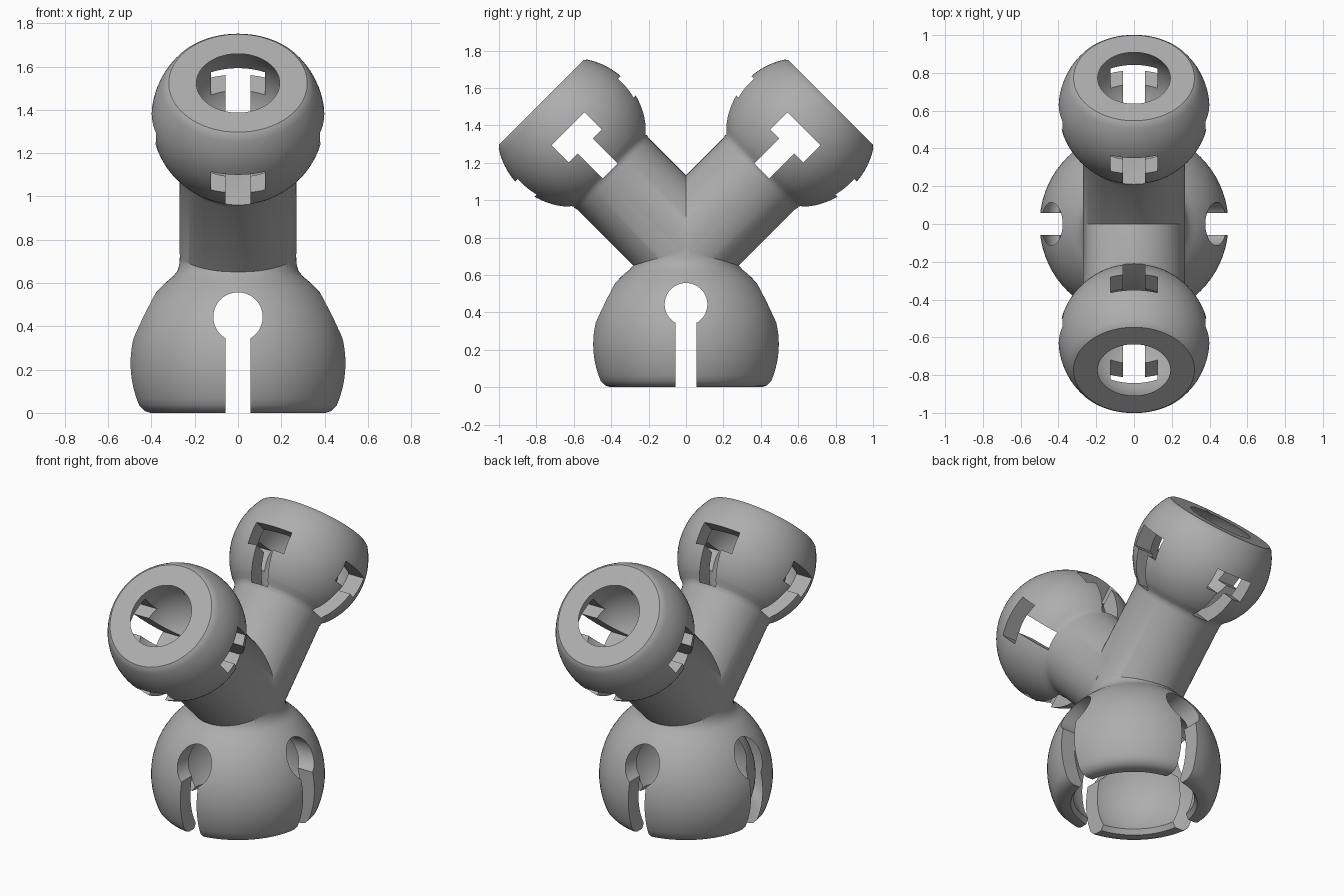
import bpy, bmesh
from math import radians, sin, cos
from mathutils import Matrix

cube = bpy.data.objects.get("Cube")
if cube:
    bpy.data.objects.remove(cube, do_unlink=True)

grey = bpy.data.materials.new("plain grey")
grey.use_nodes = True
COLOUR = (0.42, 0.42, 0.42, 1)
grey.diffuse_color = COLOUR
grey.node_tree.nodes["Principled BSDF"].inputs["Base Color"].default_value = COLOUR

SEGMENTS = 72


def make_object(name, bm, matrix):
    bmesh.ops.recalc_face_normals(bm, faces=bm.faces)
    mesh = bpy.data.meshes.new(name)
    bm.to_mesh(mesh)
    bm.free()
    mesh.transform(matrix)
    mesh.materials.append(grey)
    ob = bpy.data.objects.new(name, mesh)
    bpy.context.collection.objects.link(ob)
    return ob


def arc(radius, height, start, end, steps=20):
    angles = [radians(start + (end - start) * i / steps) for i in range(steps + 1)]
    return [(radius * cos(a), height + radius * sin(a)) for a in angles]


def lathe(name, profile, matrix=Matrix()):
    bm = bmesh.new()
    verts = [bm.verts.new((r, 0, z)) for r, z in profile]
    edges = [bm.edges.new(pair) for pair in zip(verts, verts[1:])]
    bmesh.ops.spin(bm, geom=verts + edges, cent=(0, 0, 0), axis=(0, 0, 1),
                   angle=radians(360), steps=SEGMENTS)
    bmesh.ops.remove_doubles(bm, verts=bm.verts, dist=0.0005)
    return make_object(name, bm, matrix)


def box(name, size, z, matrix):
    bm = bmesh.new()
    bmesh.ops.create_cube(bm, size=1)
    shape = Matrix.Translation((0, 0, z)) @ Matrix.Diagonal((*size, 1))
    return make_object(name, bm, matrix @ shape)


def combine(target, other, operation):
    mod = target.modifiers.new(operation.lower(), 'BOOLEAN')
    mod.object, mod.operation, mod.solver = other, operation, 'EXACT'
    bpy.context.view_layer.update()
    graph = bpy.context.evaluated_depsgraph_get()
    result = bpy.data.meshes.new_from_object(target.evaluated_get(graph))
    target.modifiers.clear()
    target.data = result
    bpy.data.objects.remove(other, do_unlink=True)


# Socket base: truncated globe with a short blended neck
BASE_Z = 0.23
body = lathe("socket_base_with_two_arms",
             [(0, 0), (0.41, 0), (0.437, 0.01)] + arc(0.5, BASE_Z, -23, 53)
             + [(0.28, 0.655), (0.27, 0.69), (0.268, 0.75), (0, 0.75)])

# Two angled arms, each ending in a truncated ball
BALL = 0.863
arm_profile = ([(0, 0), (0.27, 0), (0.27, 0.55), (0.275, 0.572), (0.285, 0.587)]
               + arc(0.4, BALL, -40, 33) + [(0.32, BALL + 0.23), (0, BALL + 0.23)])
arm_frames = [Matrix.Translation((0, 0, 0.75)) @ Matrix.Rotation(radians(tilt), 4, 'X')
              for tilt in (45, -45)]
for frame in arm_frames:
    combine(body, lathe("arm", arm_profile, frame), 'UNION')

# Hollow each ball and cut the crossed T slots through it
for frame in arm_frames:
    combine(body, lathe("ball_cavity", arc(0.3, BALL, -90, 90, 32), frame), 'DIFFERENCE')
    for turn in (0, 90):
        slot = frame @ Matrix.Rotation(radians(turn), 4, 'Z')
        combine(body, box("slot_bar", (0.9, 0.25, 0.13), BALL - 0.035, slot), 'DIFFERENCE')
        combine(body, box("slot_stem", (0.9, 0.114, 0.23), BALL - 0.175, slot), 'DIFFERENCE')

# Hollow the base and cut the crossed keyholes
combine(body, lathe("base_cavity", [(0, -0.01), (0.37, -0.01)]
                    + arc(0.4, BASE_Z, -30, 90, 32)), 'DIFFERENCE')
for turn in (0, 90):
    across = Matrix.Rotation(radians(turn), 4, 'Z')
    lying = across @ Matrix.Translation((0, 0, 0.443)) @ Matrix.Rotation(radians(90), 4, 'Y')
    combine(body, lathe("keyhole_round", [(0, -0.6), (0.114, -0.6), (0.114, 0.6), (0, 0.6)],
                        lying), 'DIFFERENCE')
    combine(body, box("keyhole_slit", (1.2, 0.114, 0.54), 0.17, across), 'DIFFERENCE')

# Smooth shading with crisp cut edges
bpy.ops.object.select_all(action='DESELECT')
body.select_set(True)
bpy.context.view_layer.objects.active = body
bpy.ops.object.shade_smooth_by_angle(angle=radians(30))
